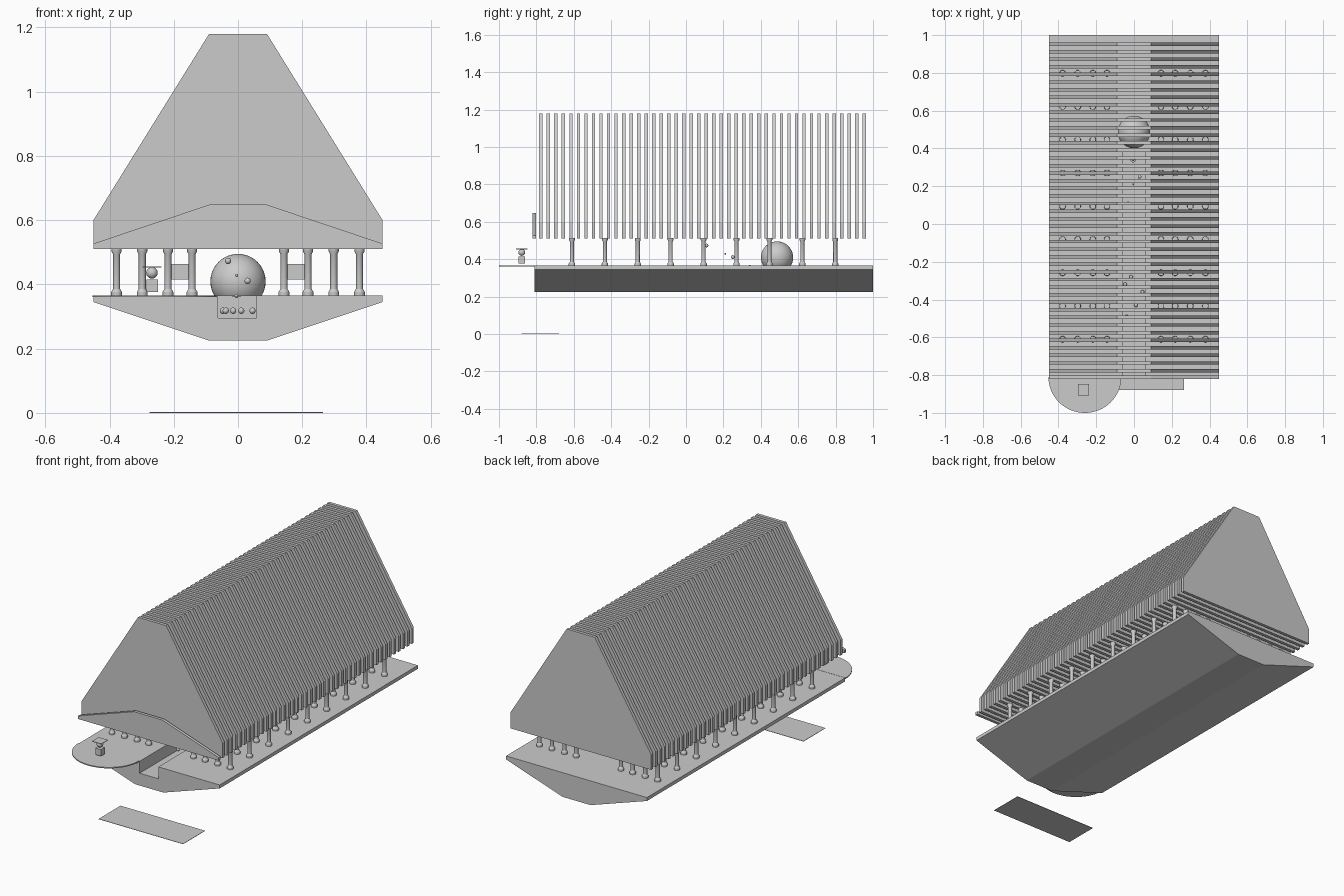
import bpy, bmesh, math

if "Cube" in bpy.data.objects:
    bpy.data.objects.remove(bpy.data.objects["Cube"])


def finish(bm, name, smooth=False):
    """Turn a bmesh into an object."""
    bmesh.ops.recalc_face_normals(bm, faces=bm.faces)
    if smooth:
        for f in bm.faces:
            f.smooth = True
    me = bpy.data.meshes.new(name)
    bm.to_mesh(me)
    bm.free()
    ob = bpy.data.objects.new(name, me)
    bpy.context.collection.objects.link(ob)
    return ob


def prism(name, profile, y0, y1):
    """Extrude an (x, z) profile along y."""
    bm = bmesh.new()
    face = bm.faces.new([bm.verts.new((x, y0, z)) for x, z in profile])
    new = bmesh.ops.extrude_face_region(bm, geom=[face])["geom"]
    verts = [v for v in new if isinstance(v, bmesh.types.BMVert)]
    bmesh.ops.translate(bm, verts=verts, vec=(0, y1 - y0, 0))
    return finish(bm, name)


def mirrored(half):
    """Complete a right-hand profile (top to bottom) with its left side."""
    return half + [(-x, z) for x, z in reversed(half)]


def box(name, x0, x1, y0, y1, z0, z1):
    return prism(name, [(x0, z0), (x1, z0), (x1, z1), (x0, z1)], y0, y1)


def ball(name, loc, r, seg=20):
    bm = bmesh.new()
    bmesh.ops.create_uvsphere(bm, u_segments=seg, v_segments=seg // 2, radius=r)
    bmesh.ops.translate(bm, verts=bm.verts, vec=loc)
    return finish(bm, name, True)


def disc(name, loc, r, depth):
    bm = bmesh.new()
    bmesh.ops.create_cone(bm, cap_ends=True, segments=32, radius1=r, radius2=r, depth=depth)
    bmesh.ops.translate(bm, verts=bm.verts, vec=loc)
    return finish(bm, name)


# Hull-shaped base with an open-ended channel sunk into the deck
hull = prism("hull_base", mirrored([(0.45, 0.365), (0.45, 0.345), (0.09, 0.225)]), -0.81, 1.0)
cutter = box("channel_cutter", -0.062, 0.058, -0.9, 0.38, 0.296, 0.5)
cutter.hide_render = True
cutter.hide_viewport = True
cut = hull.modifiers.new("channel", "BOOLEAN")
cut.operation = "DIFFERENCE"
cut.object = cutter

# Roof made of parallel solid slats
slat = prism("roof_slats", mirrored([(0.09, 1.18), (0.45, 0.6), (0.45, 0.51)]), -0.785, -0.767)
arr = slat.modifiers.new("repeat", "ARRAY")
arr.count = 44
arr.use_relative_offset = False
arr.use_constant_offset = True
arr.constant_offset_displace = (0, 0.0402, 0)

# Low front panel over the entrance
prism("front_panel", mirrored([(0.09, 0.648), (0.45, 0.527), (0.45, 0.51)]), -0.82, -0.803)

# Turned columns: base, shaft and capital
PROFILE = [(0.017, 0.364), (0.017, 0.376), (0.011, 0.386), (0.011, 0.494),
           (0.016, 0.503), (0.016, 0.512)]
SIDES = 16
bm = bmesh.new()
for x in (0.143, 0.218, 0.298, 0.378):
    for sx in (-x, x):
        for row in range(9):
            y = -0.61 + 0.176 * row
            rings = []
            for r, z in PROFILE:
                rings.append([bm.verts.new((sx + r * math.cos(a), y + r * math.sin(a), z))
                              for a in (i * math.tau / SIDES for i in range(SIDES))])
            for a, b in zip(rings, rings[1:]):
                for i in range(SIDES):
                    j = (i + 1) % SIDES
                    bm.faces.new((a[i], a[j], b[j], b[i])).smooth = True
            bm.faces.new(rings[0])
            bm.faces.new(rings[-1])
columns = finish(bm, "columns")
bpy.context.view_layer.objects.active = columns
columns.select_set(True)
bpy.ops.object.shade_smooth_by_angle(angle=math.radians(30))

# Thin sign boards between the inner columns
for side, s in (("left", -1), ("right", 1)):
    xs = sorted((0.145 * s, 0.215 * s))
    box(side + "_board", xs[0], xs[1], -0.606, -0.602, 0.415, 0.464)

# Large globe at the end of the channel
ball("large_globe", (0, 0.487, 0.409), 0.086, 40)

# Small balls hanging in front of the globe
for i, (x, y, z, r) in enumerate([(-0.031, 0.11, 0.473, 0.01), (-0.004, 0.21, 0.428, 0.005),
                                  (0.03, 0.25, 0.411, 0.01), (-0.005, 0.34, 0.363, 0.006)]):
    ball(f"hanging_ball_{i + 1}", (x, y, z), r, 14)
disc("ball_ring", (-0.005, 0.34, 0.363), 0.014, 0.002)

# Small balls lower in the channel
for i, (x, y) in enumerate([(-0.015, -0.28), (-0.047, -0.32), (0.045, -0.36),
                            (0.01, -0.43), (-0.038, -0.49)]):
    ball(f"channel_ball_{i + 1}", (x, y, 0.318), 0.01, 14)

# Half-round landing at the front left
bm = bmesh.new()
pts = [(-0.26 + 0.193 * math.cos(a), -0.81 + 0.19 * math.sin(a))
       for a in (math.pi + math.pi * i / 32 for i in range(33))]
face = bm.faces.new([bm.verts.new((x, y, 0.36)) for x, y in pts])
new = bmesh.ops.extrude_face_region(bm, geom=[face])["geom"]
bmesh.ops.translate(bm, verts=[v for v in new if isinstance(v, bmesh.types.BMVert)], vec=(0, 0, 0.006))
finish(bm, "round_landing")

# Figure on the landing: block, ball and flat cap
box("figure_block", -0.285, -0.249, -0.896, -0.86, 0.377, 0.415)
ball("figure_ball", (-0.268, -0.878, 0.436), 0.018)
box("figure_cap", -0.297, -0.238, -0.908, -0.848, 0.453, 0.456)

# Flat sheet on the ground
box("ground_sheet", -0.275, 0.265, -0.88, -0.68, 0, 0.002)
